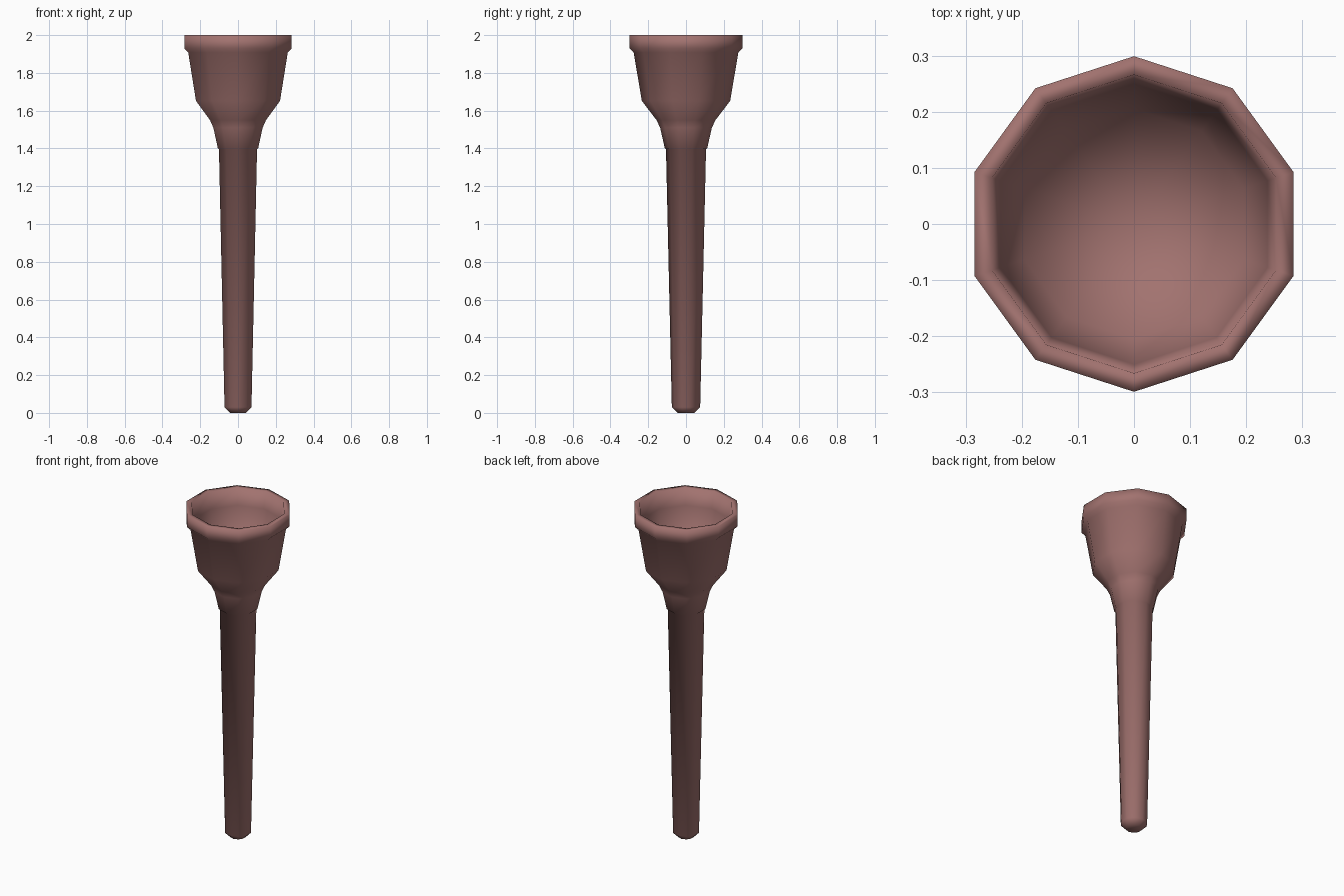
import bpy, bmesh
from math import sin, cos, pi

if "Cube" in bpy.data.objects:
    bpy.data.objects.remove(bpy.data.objects["Cube"])

SIDES = 10

# Radius / height profile: foot, tapered handle, flared cup, collar, hollow bowl
PROFILE = [
    (0.045, 0.0), (0.075, 0.03), (0.106, 1.397), (0.112, 1.40),
    (0.137, 1.51), (0.156, 1.55), (0.234, 1.652), (0.277, 1.908),
    (0.299, 1.93), (0.299, 2.0), (0.266, 2.0), (0.25, 1.90),
    (0.205, 1.68),
]
BOWL_FLOOR = 1.60


def ring(bm, r, z):
    return [bm.verts.new((r * cos(pi / 2 + 2 * pi * i / SIDES),
                          r * sin(pi / 2 + 2 * pi * i / SIDES), z))
            for i in range(SIDES)]


bm = bmesh.new()
rings = [ring(bm, r, z) for r, z in PROFILE]
for a, b in zip(rings, rings[1:]):
    for i in range(SIDES):
        j = (i + 1) % SIDES
        bm.faces.new((a[i], a[j], b[j], b[i]))

# Foot cap and shallow conical bowl floor
bm.faces.new(rings[0][::-1])
centre = bm.verts.new((0, 0, BOWL_FLOOR))
for i in range(SIDES):
    bm.faces.new((rings[-1][i], rings[-1][(i + 1) % SIDES], centre))
bmesh.ops.recalc_face_normals(bm, faces=bm.faces[:])
for f in bm.faces:
    f.smooth = True

mesh = bpy.data.meshes.new("torch_body")
bm.to_mesh(mesh)
bm.free()
torch = bpy.data.objects.new("torch_body", mesh)
bpy.context.collection.objects.link(torch)

# Dull reddish brown
mat = bpy.data.materials.new("reddish_brown")
mat.diffuse_color = (0.36, 0.17, 0.16, 1)
mat.use_nodes = True
mat.node_tree.nodes["Principled BSDF"].inputs["Base Color"].default_value = mat.diffuse_color
mesh.materials.append(mat)
